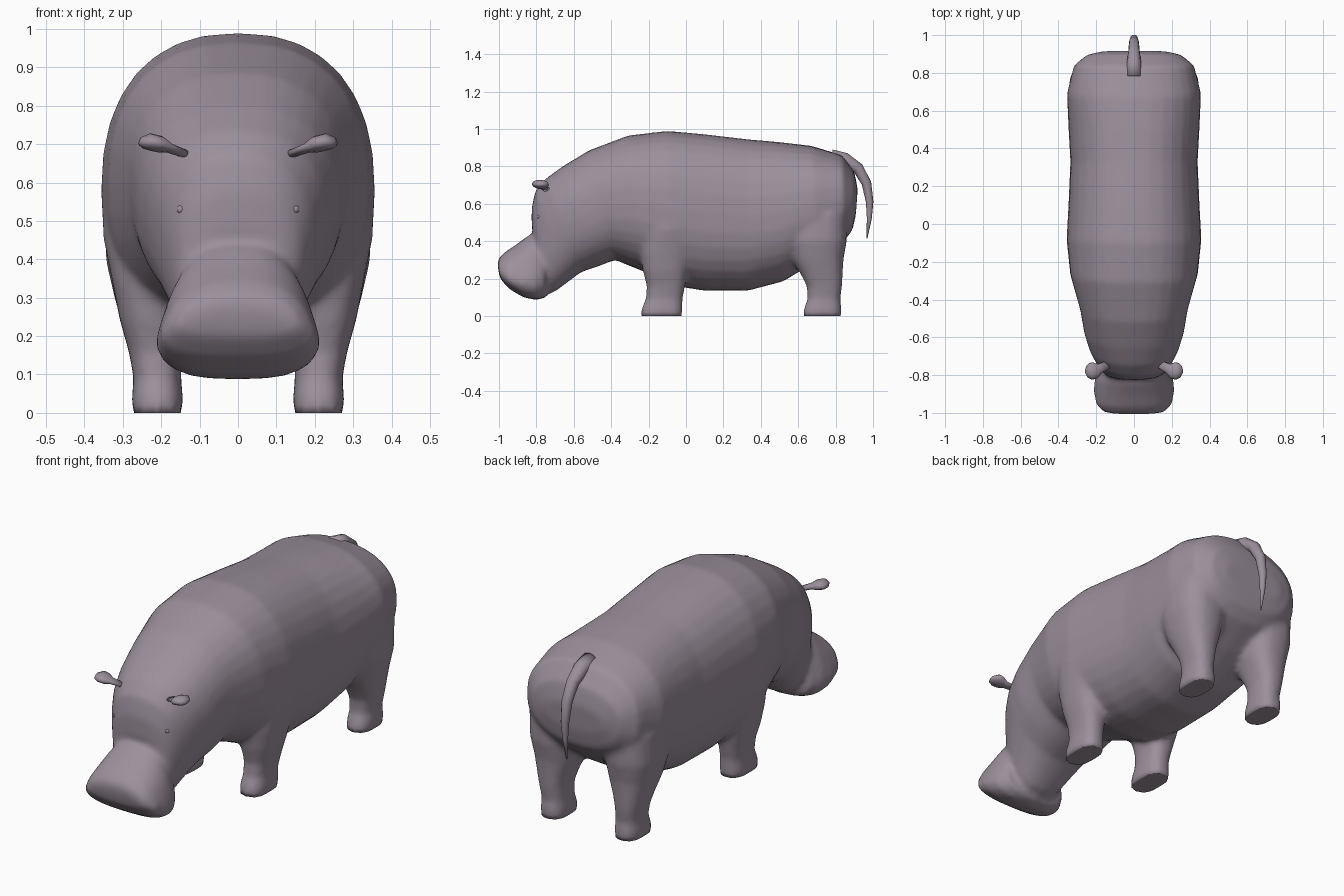
import bpy, bmesh, math
from mathutils import Vector

if "Cube" in bpy.data.objects:
    bpy.data.objects.remove(bpy.data.objects["Cube"])

skin = bpy.data.materials.new("grey mauve skin")
skin.diffuse_color = (0.33, 0.28, 0.33, 1)
skin.use_nodes = True
skin.node_tree.nodes["Principled BSDF"].inputs["Base Color"].default_value = skin.diffuse_color


def spow(v, e):
    return math.copysign(abs(v) ** e, v)


def bridge(bm, rings):
    """Closed tube through rings of points, with capped ends."""
    rows = [[bm.verts.new(p) for p in r] for r in rings]
    n = len(rows[0])
    for a, b in zip(rows, rows[1:]):
        for i in range(n):
            j = (i + 1) % n
            bm.faces.new((a[i], a[j], b[j], b[i]))
    bm.faces.new(rows[0])
    bm.faces.new(rows[-1])


def section(yt, zt, yb, zb, w, k=0.0, e=0.85, n=32):
    """Oval between a top and a bottom point; k > 0 makes the bottom wider."""
    pts = []
    for i in range(n):
        a = 2 * math.pi * i / n
        v, s = spow(math.cos(a), e), spow(math.sin(a), e)
        t = (v + 1) / 2
        pts.append((w * s * (1 - k * v), yb + (yt - yb) * t, zb + (zt - zb) * t))
    return pts


def leg_ring(z, y0, y1, x0, x1, side, n=20):
    """Horizontal rounded leg section."""
    return [(side * ((x0 + x1) / 2 + (x1 - x0) / 2 * spow(math.cos(a), 0.8)),
             (y0 + y1) / 2 + (y1 - y0) / 2 * spow(math.sin(a), 0.8), z)
            for a in (2 * math.pi * i / n for i in range(n))]


def finish(bm, name):
    bmesh.ops.recalc_face_normals(bm, faces=bm.faces)
    me = bpy.data.meshes.new(name)
    bm.to_mesh(me)
    bm.free()
    me.materials.append(skin)
    ob = bpy.data.objects.new(name, me)
    bpy.context.collection.objects.link(ob)
    for p in me.polygons:
        p.use_smooth = True
    return ob


bm = bmesh.new()
# Trunk, neck and head down to the lower jaw
trunk = [
    (.918, .68, .908, .54, .17), (.90, .77, .89, .46, .25), (.835, .86, .845, .40, .318),
    (.67, .91, .71, .30, .355), (.50, .93, .52, .185, .347), (.33, .945, .33, .135, .337),
    (.10, .972, .10, .135, .347), (-.10, .99, -.06, .16, .357), (-.31, .965, -.22, .235, .338),
    (-.52, .885, -.38, .30, .285), (-.66, .80, -.47, .265, .265), (-.75, .735, -.56, .235, .235),
    (-.805, .67, -.64, .175, .20), (-.825, .58, -.70, .13, .172), (-.825, .48, -.735, .12, .155)]
bridge(bm, [section(*s) for s in trunk])
# Broad overhanging muzzle
muzzle = [
    (-.775, .47, -.748, .10, .165), (-.85, .425, -.80, .085, .195), (-.91, .38, -.87, .10, .20),
    (-.97, .34, -.945, .145, .19), (-1.004, .305, -.99, .195, .155), (-1.008, .275, -1.0, .225, .11)]
bridge(bm, [section(*s, k=.25, e=.72) for s in muzzle])
# Four legs: z, y range, x range
front = [(0, -.24, -.02, .143, .277), (.04, -.238, -.018, .143, .277), (.09, -.215, -.018, .148, .272),
         (.16, -.21, -.005, .145, .285), (.24, -.23, .01, .13, .308), (.34, -.25, .04, .10, .328),
         (.46, -.24, .07, .08, .352), (.60, -.20, .05, .08, .345)]
back = [(0, .625, .83, .143, .277), (.04, .63, .832, .143, .277), (.09, .65, .825, .148, .272),
        (.16, .645, .835, .145, .285), (.22, .615, .838, .13, .30), (.30, .57, .842, .10, .322),
        (.40, .54, .86, .08, .345), (.55, .56, .86, .08, .345)]
for side in (-1, 1):
    for rows in (front, back):
        bridge(bm, [leg_ring(*r, side) for r in rows])
body = finish(bm, "body")
# Fuse the volumes into one smooth skin
rm = body.modifiers.new("fuse", 'REMESH')
rm.mode = 'VOXEL'
rm.voxel_size = 0.014
rm.use_smooth_shade = True
sm = body.modifiers.new("soften", 'SMOOTH')
sm.factor = 0.5
sm.iterations = 7
bpy.context.view_layer.objects.active = body
body.select_set(True)
for m in ("fuse", "soften"):
    bpy.ops.object.modifier_apply(modifier=m)
for v in body.data.vertices:  # soles stay flat on the floor
    if v.co.z < 0.012:
        v.co.z = 0


def tube(name, path, flat=1.0):
    """Tapered tube along (x, y, z, radius) points; flat squashes its thickness."""
    b = bmesh.new()
    pts = [Vector(p[:3]) for p in path]
    rings = []
    for i, p in enumerate(pts):
        d = (pts[min(i + 1, len(pts) - 1)] - pts[max(i - 1, 0)]).normalized()
        u = d.cross(Vector((0, 0, 1)) if abs(d.x) > .5 else Vector((1, 0, 0))).normalized()
        w = d.cross(u)
        r = path[i][3]
        f = (1, flat) if abs(d.x) > .5 else (flat, 1)
        rings.append([p + r * (u * math.cos(a) * f[0] + w * math.sin(a) * f[1])
                      for a in (2 * math.pi * k / 12 for k in range(12))])
    bridge(b, rings)
    return finish(b, name)


# Tail hanging in an arc from the rump
tube("tail", [(0, .78, .84, .05), (0, .85, .835, .038), (0, .92, .79, .03), (0, .965, .71, .026),
              (0, .982, .61, .02), (0, .98, .52, .013), (0, .967, .415, .003)])

# Ears, eyes and nostrils on both sides
for side, label in ((-1, "left"), (1, "right")):
    tube(label + "_ear", [(side * .14, -.745, .675, .022), (side * .18, -.765, .69, .026),
                          (side * .205, -.775, .70, .044), (side * .23, -.78, .706, .045),
                          (side * .25, -.783, .703, .03), (side * .258, -.784, .70, .008)], flat=.5)
    for part, loc, r in (("eye", (side * .148, -.785, .53), .012),
                         ("nostril", (side * .045, -1.0, .265), .004)):
        b = bmesh.new()
        bmesh.ops.create_uvsphere(b, u_segments=10, v_segments=8, radius=r)
        bmesh.ops.translate(b, verts=b.verts, vec=loc)
        finish(b, label + "_" + part)
